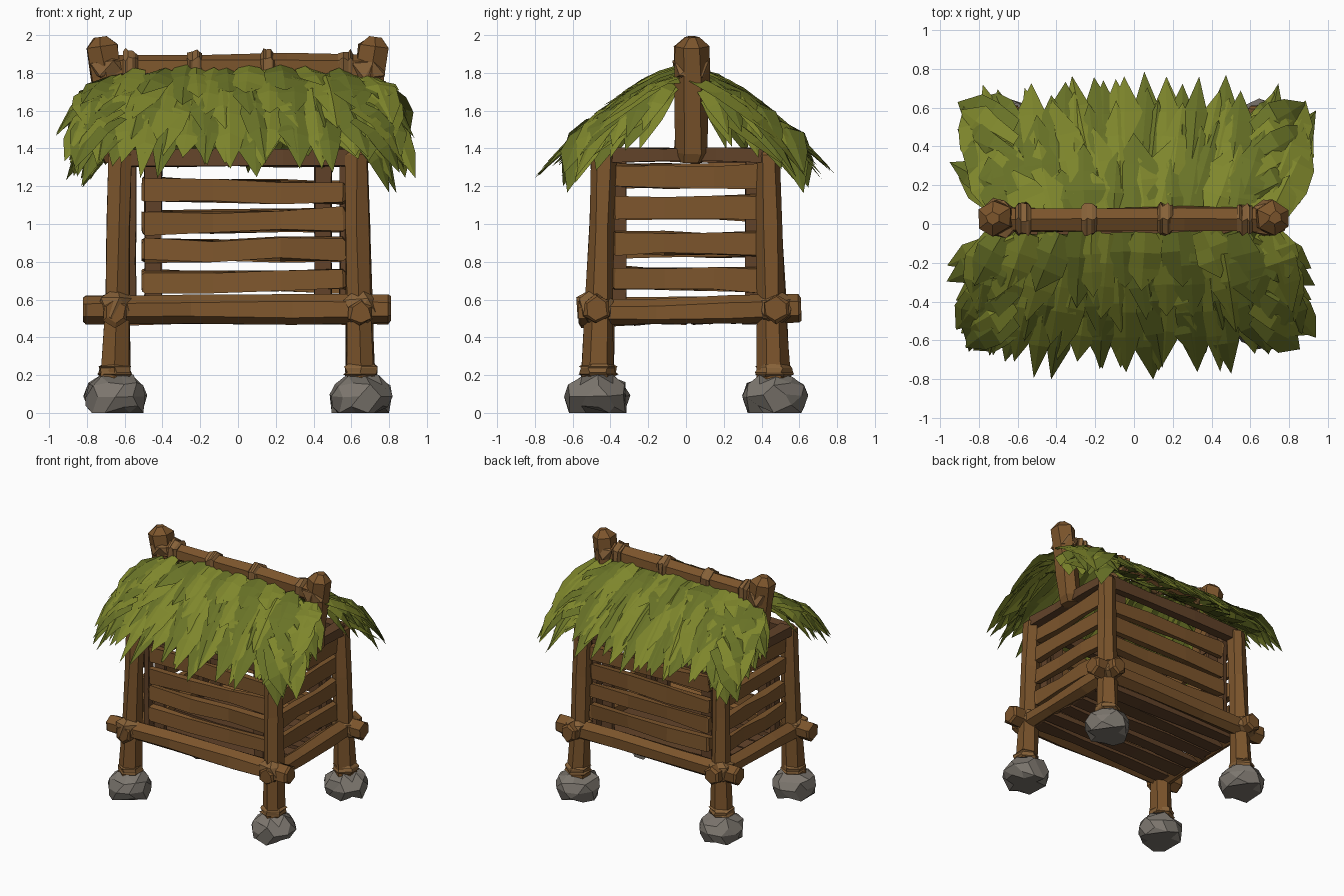
import bpy, bmesh, math, random
from mathutils import Vector

if "Cube" in bpy.data.objects:
    bpy.data.objects.remove(bpy.data.objects["Cube"])

random.seed(7)


def material(name, rgb):
    m = bpy.data.materials.new(name)
    m.diffuse_color = (*rgb, 1)
    m.use_nodes = True
    m.node_tree.nodes["Principled BSDF"].inputs["Base Color"].default_value = m.diffuse_color
    return m


WOOD = material("wood", (0.20, 0.09, 0.025))
DARK = material("dark_wood", (0.12, 0.055, 0.022))
ROPE = material("binding", (0.24, 0.12, 0.04))
STONE = material("stone", (0.20, 0.18, 0.155))
GREENS = [material("leaf_a", (0.21, 0.24, 0.025)), material("leaf_b", (0.14, 0.17, 0.02))]


def finish(name, bm, mats):
    if mats is not GREENS:
        bmesh.ops.recalc_face_normals(bm, faces=bm.faces)
    me = bpy.data.meshes.new(name)
    bm.to_mesh(me)
    bm.free()
    for m in mats if isinstance(mats, list) else [mats]:
        me.materials.append(m)
    ob = bpy.data.objects.new(name, me)
    bpy.context.collection.objects.link(ob)
    return ob


def jit(a):
    return random.uniform(-a, a)


def log(bm, p, q, w0, h0, w1=None, h1=None, sides=6, rough=0.008, chamfer=0.015, tip=.8):
    """Hewn timber from p to q: jittered rings, w across and h upward."""
    p, q = Vector(p), Vector(q)
    w1, h1 = w1 or w0, h1 or h0
    d = (q - p).normalized()
    up = Vector((0, 0, 1)) if abs(d.z) < 0.7 else Vector((0, 1, 0))
    side = d.cross(up).normalized()
    up = side.cross(d)
    L = (q - p).length
    stations = [(0, .8), (chamfer / L, 1), (.35, .95), (.68, .97), (1 - chamfer / L, 1), (1, tip)]
    k = 1 / math.cos(math.pi / sides)
    rings = []
    for t, s in stations:
        ring = []
        for i in range(sides):
            a = 2 * math.pi * (i + .5) / sides
            w, h = w0 + (w1 - w0) * t, h0 + (h1 - h0) * t
            co = p + d * L * t + side * (math.cos(a) * k * w / 2 * s + jit(rough)) \
                + up * (math.sin(a) * k * h / 2 * s + jit(rough))
            ring.append(bm.verts.new(co))
        rings.append(ring)
    for a, b in zip(rings, rings[1:]):
        for i in range(sides):
            j = (i + 1) % sides
            bm.faces.new((a[i], a[j], b[j], b[i]))
    bm.faces.new(rings[0][::-1])
    bm.faces.new(rings[-1])


def lump(bm, c, r, rough=0.012, flat=None):
    """Faceted lump with radii r; points below flat are pressed to the ground."""
    vs = bmesh.ops.create_icosphere(bm, subdivisions=2 if flat else 1, radius=1)["verts"]
    for v in vs:
        v.co = Vector([c[i] + v.co[i] * r[i] + jit(rough) for i in range(3)])
        if flat and v.co.z < flat:
            v.co.z = 0


# Corner posts, stone feet and rope joints
def corner(sx, sy, tag):
    bm = bmesh.new()
    log(bm, (sx * .65, sy * .465, .15), (sx * .625, sy * .435, 1.38), .15, .15, .115, .11, rough=.007)
    finish(tag + "_post", bm, WOOD)
    bm = bmesh.new()
    lump(bm, (sx * .65, sy * .47, .09), (.17, .175, .125), .008, .03)
    bmesh.ops.dissolve_limit(bm, angle_limit=.4, verts=bm.verts, edges=bm.edges)
    finish(tag + "_stone", bm, STONE)
    bm = bmesh.new()
    lump(bm, (sx * .65, sy * .475, .555), (.115, .115, .105))
    log(bm, (sx * .65, sy * .465, .19), (sx * .65, sy * .465, .26), .175, .175, .16, .16, rough=.01)
    finish(tag + "_binding", bm, ROPE)


for sx in (-1, 1):
    for sy in (-1, 1):
        corner(sx, sy, ("front" if sy < 0 else "back") + ("_left" if sx < 0 else "_right"))

# Base beams, top plates
for s, tag in ((-1, "front"), (1, "back")):
    bm = bmesh.new()
    log(bm, (-.82, s * .475, .545), (.81, s * .475, .55), .13, .135, sides=6)
    finish(tag + "_base_beam", bm, WOOD)
    bm = bmesh.new()
    log(bm, (-.66, s * .425, 1.35), (.66, s * .425, 1.35), .08, .09, sides=4)
    finish(tag + "_top_plate", bm, DARK)
for s, tag in ((-1, "left"), (1, "right")):
    bm = bmesh.new()
    log(bm, (s * .65, -.57, .53), (s * .65, .61, .55), .12, .13, sides=6)
    finish(tag + "_base_beam", bm, WOOD)
    bm = bmesh.new()
    log(bm, (s * .625, -.42, 1.365), (s * .625, .43, 1.365), .09, .075, sides=4, rough=.006)
    finish(tag + "_top_plate", bm, DARK)

# Slatted walls with inner battens
for s, tag in ((-1, "front"), (1, "back")):
    bm = bmesh.new()
    for z in (.70, .86, 1.015, 1.175):
        log(bm, (-.51, s * .41, z + jit(.012)), (.57, s * .41, z + jit(.012)), .05, .115, sides=4, rough=.012)
    finish(tag + "_slats", bm, WOOD)
    bm = bmesh.new()
    for x in (-.45, .45):
        log(bm, (x, s * .36, .52), (x, s * .36, 1.34), .09, .04, sides=4, rough=.005)
    finish(tag + "_battens", bm, DARK)
for s, tag in ((-1, "left"), (1, "right")):
    bm = bmesh.new()
    for z in (.71, .895, 1.08, 1.26):
        log(bm, (s * .61, -.39, z + jit(.01)), (s * .61, .40, z + jit(.01)), .05, .12, sides=4, rough=.01)
    finish(tag + "_slats", bm, WOOD)
    bm = bmesh.new()
    for y in (-.35, .35):
        log(bm, (s * .56, y, .52), (s * .56, y, 1.34), .04, .07, sides=4, rough=.005)
    finish(tag + "_battens", bm, DARK)

# Floor planks
bm = bmesh.new()
for i in range(6):
    y = -.375 + i * .15
    log(bm, (-.64, y + jit(.02), .50 + jit(.01)), (.64, y + jit(.02), .50 + jit(.01)), .115, .045, sides=4, rough=.01)
finish("floor_planks", bm, DARK)

# Ridge pole, gable posts and their bindings
bm = bmesh.new()
log(bm, (-.72, .025, 1.83), (.72, .025, 1.83), .125, .125, sides=6)
finish("ridge_pole", bm, WOOD)
for s, tag in ((-1, "left"), (1, "right")):
    bm = bmesh.new()
    log(bm, (s * .64, .03, 1.33), (s * .73, .03, 1.99), .15, .15, .165, .165, sides=6, chamfer=.05, tip=.35)
    finish(tag + "_gable_post", bm, WOOD)
    bm = bmesh.new()
    lump(bm, (s * .69, .03, 1.82), (.11, .115, .08))
    finish(tag + "_gable_binding", bm, ROPE)
bm = bmesh.new()
for x in (-.57, -.23, .16, .57):
    log(bm, (x - .04, .025, 1.83), (x + .04, .025, 1.83), .155, .155, sides=6, rough=.014)
finish("ridge_bindings", bm, ROPE)


# Thatched roof: overlapping folded leaves laid on a curved slope
def height(y):
    return 1.83 - .22 * y - .63 * y * y


def slope(u, t, lift):
    a = min(abs(u), 1.05)
    y = .03 + .74 * t
    belly = math.sin(math.pi * min(t, 1) ** .8) if lift < 0 else 1
    return Vector((u * (.72 + .19 * t ** .7), y - .15 * a ** 5 * t * t,
                   height(y) + lift * belly - .05 * a ** 4))


def leaf(bm, path, w, sy, tone):
    """Pointed blade with a raised midrib following path(0..1)."""
    d = path(1) - path(0)
    side = d.cross(Vector((0, 0, 1))).normalized()
    rows = []
    for s, k in ((0, .55), (.35, .95), (.62, .85), (1, 0)):
        c = path(s)
        pts = [c]
        if k:
            off = side * w * k / 2
            c.z += jit(.01)
            pts = [c - off * random.uniform(.8, 1.15) - Vector((0, 0, .025 + jit(.015))), c,
                   c + off * random.uniform(.8, 1.15) - Vector((0, 0, .025 + jit(.015)))]
        rows.append([bm.verts.new((p.x, p.y * sy, p.z)) for p in pts])
    for a, b in zip(rows, rows[1:]):
        for i in (0, 1):
            f = (a[i], a[i + 1], b[i + 1], b[i]) if len(b) == 3 else (a[i], a[i + 1], b[0])
            bm.faces.new(f if sy > 0 else f[::-1]).material_index = tone


# start, end, count, width, lift of each course of leaves
COURSES = ((.02, .80, 13, .20, -.13), (.42, .97, 16, .16, -.02), (.33, .92, 14, .18, -.005),
           (.16, .76, 12, .20, .0), (.0, .60, 11, .22, .008), (.0, .40, 10, .21, .012))
for sy, tag in ((-1, "front"), (1, "back")):
    bm = bmesh.new()
    for n, (t0, t1, count, w, lift) in enumerate(COURSES):
        for i in range(count):
            u0 = (-1 + 2 * (i + jit(.2)) / (count - 1)) * .93
            u1 = u0 * 1.05 + jit(.07)
            s0, s1, l = t0 + abs(jit(.03)), t1 + jit(.08), lift + jit(.01)
            leaf(bm, lambda s: slope(u0 + (u1 - u0) * s, s0 + (s1 - s0) * s, l),
                 w * random.uniform(.85, 1.2), sy, (i + n) % 2)
    # leaves fanning outward and down over the gable ends, in two layers
    for sx in (-1, 1):
        for x0, x1, fall, under in ((.62, .94, .30, 0), (.58, .86, .32, .05)):
            for i, y in enumerate((.07, .15, .24, .33, .41, .48)):
                p = Vector((sx * x0, y, height(y) - .02 - under))
                q = Vector((sx * (x1 - .012 * i + jit(.04)), y + .16 + jit(.02), p.z - fall + jit(.03)))
                leaf(bm, lambda s: p.lerp(q, s) + Vector((sx * .03, .01, .05)) * math.sin(math.pi * s),
                     .16 + .01 * i, sy, i % 2)
    finish(tag + "_thatch", bm, GREENS)
